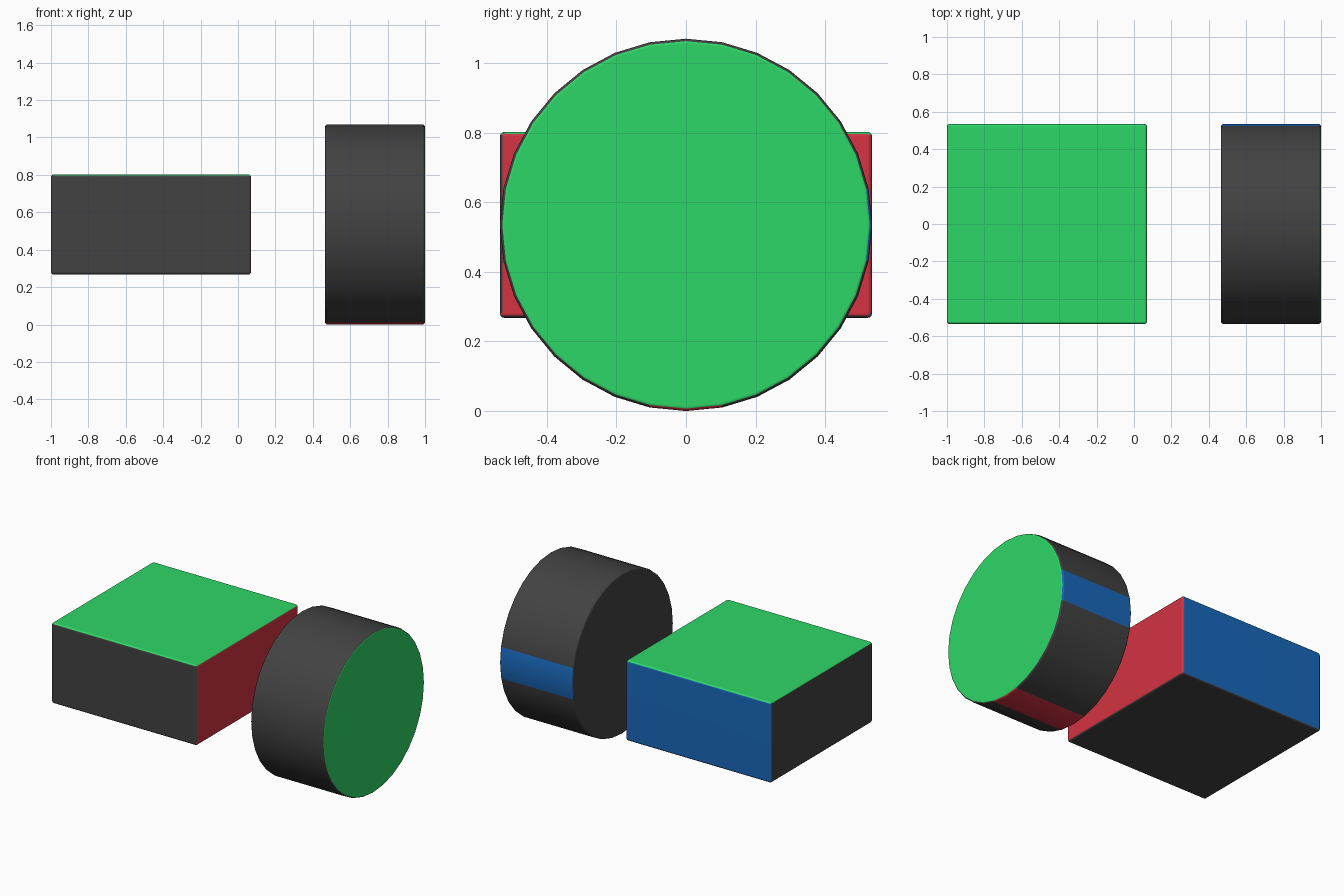
import bpy, bmesh, math
from mathutils import Matrix, Vector

if "Cube" in bpy.data.objects:
    bpy.data.objects.remove(bpy.data.objects["Cube"])

R = 0.535          # half width of block, radius of drum
BEVEL = 0.014


def material(name, rgb):
    m = bpy.data.materials.new(name)
    m.diffuse_color = (*rgb, 1)
    m.use_nodes = True
    m.node_tree.nodes["Principled BSDF"].inputs["Base Color"].default_value = m.diffuse_color
    return m


MATS = [material("dark", (0.055, 0.055, 0.055)),
        material("green", (0.027, 0.68, 0.135)),
        material("red", (0.66, 0.033, 0.055)),
        material("blue", (0.01, 0.14, 0.50))]


def finish(bm, name, location, tints):
    """Tint faces by direction, round the hard edges, make the object."""
    bm.normal_update()
    for f in bm.faces:
        for direction, index in tints:
            if f.normal.dot(Vector(direction)) > 0.99:
                f.material_index = index
    hard = [e for e in bm.edges if e.calc_face_angle(0) > math.radians(60)]
    bmesh.ops.bevel(bm, geom=hard, offset=BEVEL, segments=3, profile=0.5,
                    affect='EDGES', material=-1)
    mesh = bpy.data.meshes.new(name)
    bm.to_mesh(mesh)
    bm.free()
    for m in MATS:
        mesh.materials.append(m)
    ob = bpy.data.objects.new(name, mesh)
    ob.location = location
    bpy.context.collection.objects.link(ob)
    bpy.ops.object.select_all(action='DESELECT')
    ob.select_set(True)
    bpy.context.view_layer.objects.active = ob
    bpy.ops.object.shade_smooth_by_angle(angle=math.radians(45))
    wn = ob.modifiers.new("clean_normals", 'WEIGHTED_NORMAL')
    wn.keep_sharp = True


# Flat block: green top, red right side, blue back
bm = bmesh.new()
bmesh.ops.create_cube(bm, size=1, matrix=Matrix.Diagonal((2 * R, 2 * R, R, 1)))
finish(bm, "block", (-1 + R, 0, R),
       [((0, 0, 1), 1), ((1, 0, 0), 2), ((0, 1, 0), 3)])

# Drum lying along x: green right cap, red strip below, blue strip behind
bm = bmesh.new()
bmesh.ops.create_cone(bm, cap_ends=True, segments=32, radius1=R, radius2=R,
                      depth=R, matrix=Matrix.Rotation(math.pi / 2, 4, 'Y'))
finish(bm, "drum", (1 - R / 2, 0, R),
       [((1, 0, 0), 1), ((0, 0, -1), 2), ((0, 1, 0), 3)])
